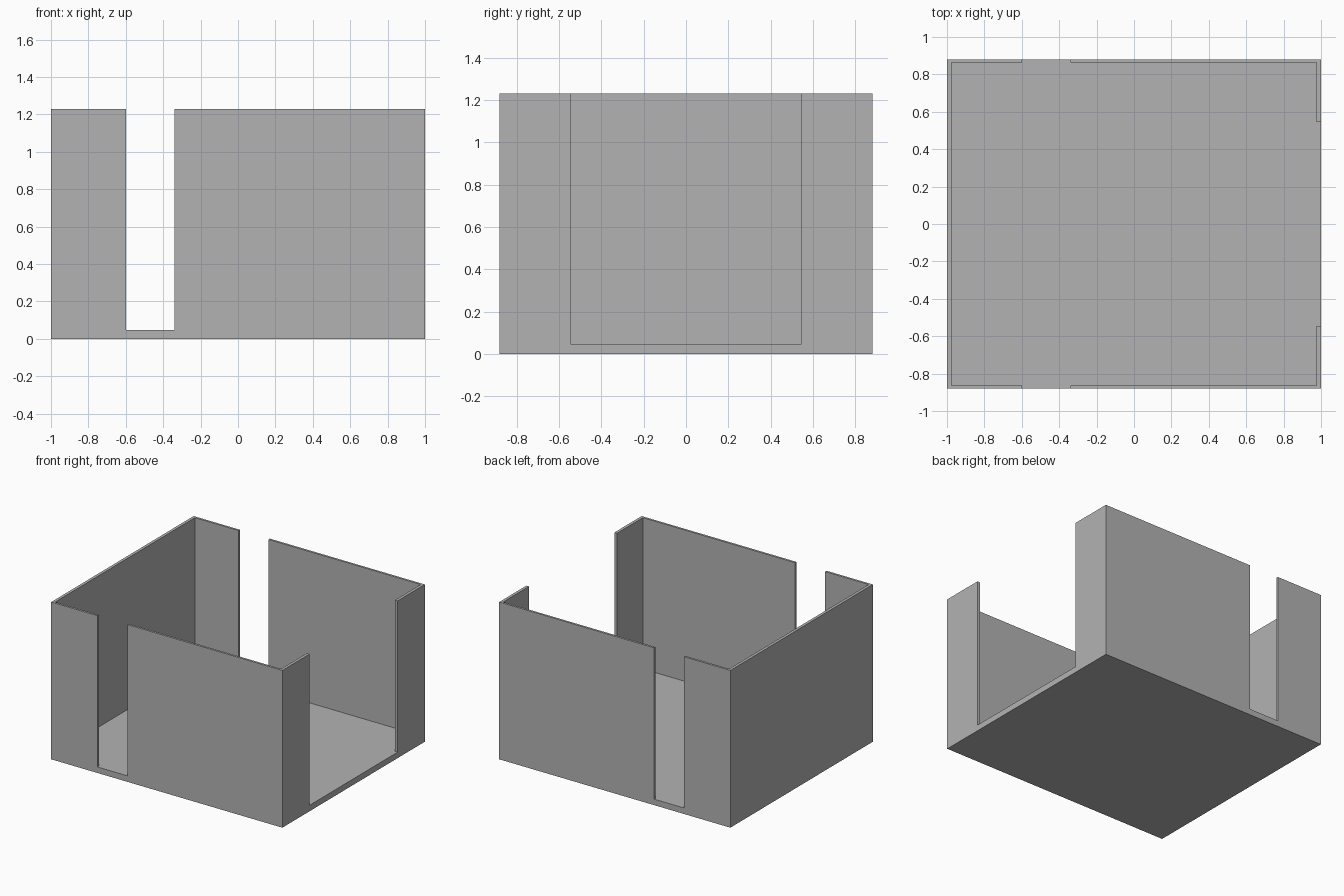
import bpy

default_cube = bpy.data.objects.get("Cube")
if default_cube:
    bpy.data.objects.remove(default_cube, do_unlink=True)

# Outer size, floor thickness and wall thickness
X, Y, HEIGHT = 1.0, 0.88, 1.23
FLOOR = 0.047
SIDE_WALL, END_WALL = 0.023, 0.017
TOP = HEIGHT + 0.2

grey = bpy.data.materials.new("plain_grey")
grey.use_nodes = True
colour = (0.45, 0.45, 0.45, 1.0)
grey.diffuse_color = colour
grey.node_tree.nodes["Principled BSDF"].inputs["Base Color"].default_value = colour


def box(name, low, high):
    """Axis-aligned box between two corners."""
    bpy.ops.mesh.primitive_cube_add(size=1)
    obj = bpy.context.object
    obj.name = obj.data.name = name
    for v in obj.data.vertices:
        v.co = [l + (c + 0.5) * (h - l) for c, l, h in zip(v.co, low, high)]
    obj.data.materials.append(grey)
    return obj


def cut(target, cutter):
    """Subtract the cutter from the target, then discard the cutter."""
    cutter.hide_render = True
    mod = target.modifiers.new("opening", "BOOLEAN")
    mod.operation = "DIFFERENCE"
    mod.solver = "EXACT"
    mod.object = cutter
    bpy.context.view_layer.objects.active = target
    bpy.ops.object.modifier_apply(modifier=mod.name)
    bpy.data.objects.remove(cutter, do_unlink=True)


# Open-topped room shell with its floor
room = box("room_shell", (-X, -Y, 0), (X, Y, HEIGHT))
cut(room, box("interior", (SIDE_WALL - X, END_WALL - Y, FLOOR),
              (X - SIDE_WALL, Y - END_WALL, TOP)))

# Narrow doorways facing each other in the front and back walls
cut(room, box("doorways", (-0.6, -Y - 0.2, FLOOR), (-0.34, Y + 0.2, TOP)))

# Wide opening in the left wall
cut(room, box("wide_opening", (0.5, -0.545, FLOOR), (X + 0.2, 0.545, TOP)))
